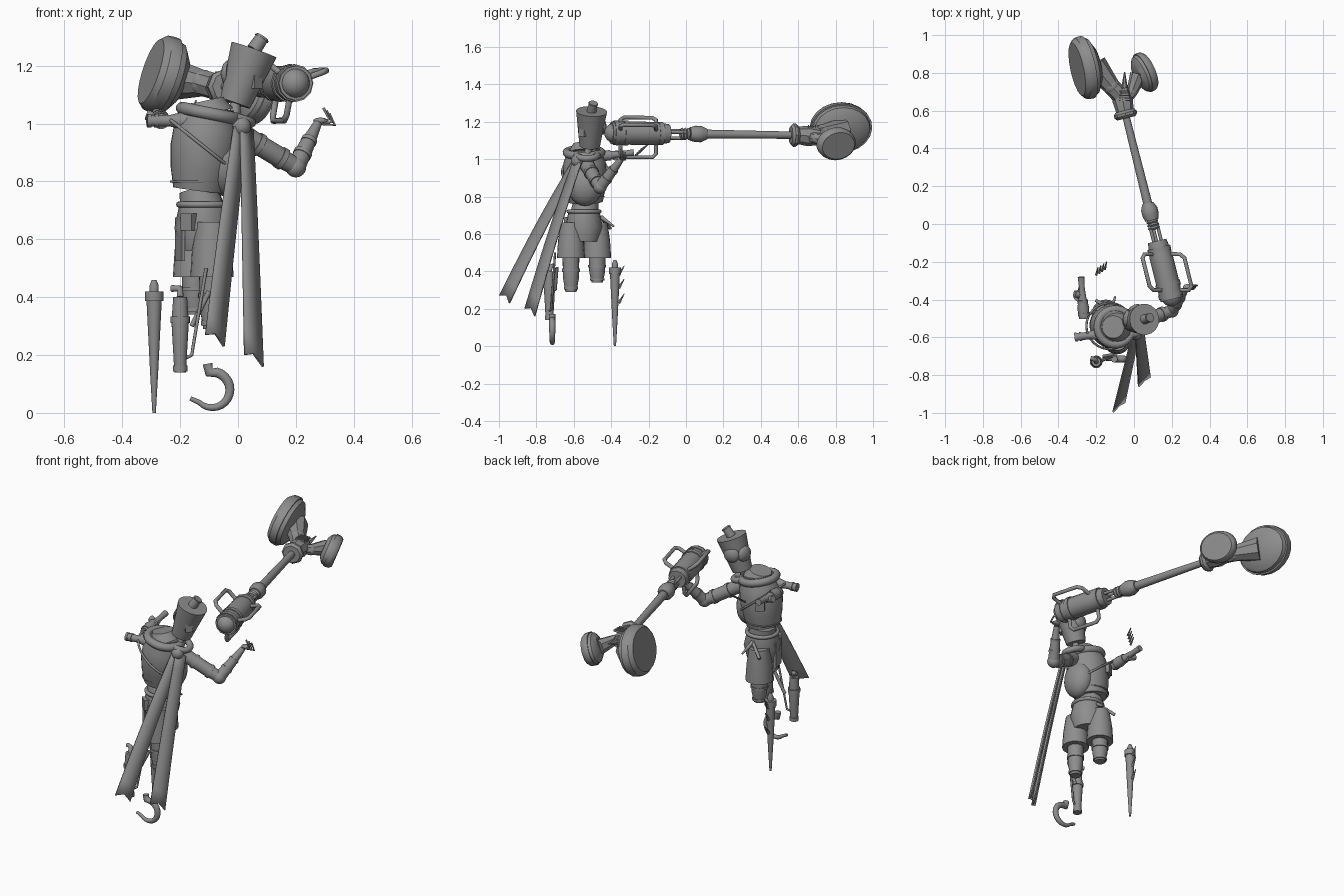
import bpy, bmesh
from math import cos, sin, pi, radians
from mathutils import Vector, Matrix

cube = bpy.data.objects.get("Cube")
if cube:
    bpy.data.objects.remove(cube)

shade = (.27, .27, .27, 1)
grey = bpy.data.materials.new("plain_grey")
grey.use_nodes = True
grey.diffuse_color = shade
grey.node_tree.nodes["Principled BSDF"].inputs["Base Color"].default_value = shade


def at(x=0, y=0, z=0):
    return Vector((x, y, z))


def select(ob):
    bpy.context.collection.objects.link(ob)
    bpy.ops.object.select_all(action="DESELECT")
    ob.select_set(True)
    bpy.context.view_layer.objects.active = ob


def finish(name, bm, smooth=True):
    bmesh.ops.recalc_face_normals(bm, faces=bm.faces)
    mesh = bpy.data.meshes.new(name)
    bm.to_mesh(mesh)
    bm.free()
    mesh.materials.append(grey)
    ob = bpy.data.objects.new(name, mesh)
    select(ob)
    if smooth:
        bpy.ops.object.shade_smooth_by_angle(angle=radians(35))
    return ob


def lathe(name, start, end, radii, sides=20, wide=1):
    """Round part with evenly spaced rings of the given radii, widened sideways."""
    turn = (end - start).to_track_quat("Z", "Y")
    bm = bmesh.new()
    rings = []
    for step, radius in enumerate(radii):
        centre = start.lerp(end, step / (len(radii) - 1))
        angles = [2 * pi * side / sides for side in range(sides)]
        rings.append([bm.verts.new(centre + turn @ at(radius * wide * cos(a), radius * sin(a))) for a in angles])
    for low, high in zip(rings, rings[1:]):
        for i in range(sides):
            bm.faces.new((low[i - 1], low[i], high[i], high[i - 1]))
    bm.faces.new(rings[0])
    bm.faces.new(rings[-1])
    return finish(name, bm)


def banded(name, start, end, radii, bands, sides=20, lip=.005):
    """Round part with raised cuffs at the given fractions of its length."""
    lathe(name, start, end, radii, sides)
    half = (end - start) * .04
    for fraction in bands:
        place = fraction * (len(radii) - 1)
        index = min(int(place), len(radii) - 2)
        radius = radii[index] + (radii[index + 1] - radii[index]) * (place - index) + lip
        middle = start.lerp(end, fraction)
        lathe(name + "_cuff", middle - half, middle + half, (radius, radius), sides)


def ball(name, centre, radius, scale=(1, 1, 1)):
    bm = bmesh.new()
    bmesh.ops.create_uvsphere(bm, u_segments=20, v_segments=12, radius=radius,
                              matrix=Matrix.Translation(centre) @ Matrix.Diagonal((*scale, 1)))
    finish(name, bm)


def box(name, centre, size, spin=0):
    bm = bmesh.new()
    bmesh.ops.create_cube(bm, size=1, matrix=Matrix.Translation(centre)
                          @ Matrix.Rotation(radians(spin), 4, "Z") @ Matrix.Diagonal((*size, 1)))
    finish(name, bm, False)


def tube(name, points, radius, closed=False, tip=1):
    """Bent bar through the points, thinning towards the tip."""
    curve = bpy.data.curves.new(name, "CURVE")
    curve.dimensions = "3D"
    curve.bevel_depth, curve.bevel_resolution, curve.use_fill_caps = radius, 3, True
    spline = curve.splines.new("POLY")
    spline.points.add(len(points) - 1)
    for i, (knot, point) in enumerate(zip(spline.points, points)):
        knot.co = (*point, 1)
        knot.radius = 1 + (tip - 1) * (i / len(points)) ** 2
    spline.use_cyclic_u = closed
    curve.materials.append(grey)
    select(bpy.data.objects.new(name, curve))
    bpy.ops.object.convert(target="MESH")


def hoop(name, centre, size, radius, lean=0):
    angles = [radians(a) for a in range(0, 360, 12)]
    tube(name, [centre + size * at(cos(a), sin(a), lean * cos(a)) for a in angles], radius, closed=True)


# Bucket head with spout, goggles and neck
chin, crown = at(-.01, -.515, 1.07), at(.055, -.505, 1.255)
neck_base = at(-.01, -.53, 1.02)
rise = (crown - chin).normalized()
lathe("head_bucket", chin, crown, (.055, .083))
banded("head_spout", crown, crown + at(.03, .01, .045), (.026, .023), (.9,), lip=.003)
face = chin.lerp(crown, .55)
for heading in (100, 170):
    look = at(cos(radians(heading)), sin(radians(heading)), .05)
    lathe("goggle", face + look * .06, face + look * .085, (.045, .043, .034, .01))
box("head_side_plate", face + at(.035, -.04), (.04, .03, .1), 45)
lathe("neck", neck_base, chin, (.018, .018))
hoop("neck_collar", neck_base, .055, .018, -.3)

# Torso barrel, back bulge, shoulder wrap and straps
hem, chest, shoulders = at(-.135, -.535, .77), at(-.13, -.54, .93), at(-.1, -.545, 1.035)
lathe("torso", hem, shoulders + at(z=.02), (.09, .108, .117, .113, .085), 28)
lathe("torso_cap", shoulders, shoulders + at(-.01, z=.045), (.085, .06), 28)
ball("back_bulge", at(-.05, -.54, .86), .085, (.85, 1.1, 1.3))
hoop("shoulder_wrap", shoulders, .093, .022, -.2)
hoop("torso_strap", chest, .122, .006, -.8)
hoop("hem_band", hem + at(z=.03), .097, .004)
box("chest_pouch", chest + at(-.05, .1), (.05, .03, .06), 30)

# Belt, waist and shorts
waist = at(-.12, -.545, .72)
crotch = waist - at(z=.16)
lathe("waist", waist - at(z=.04), hem, (.08, .068))
hoop("belt", waist, .083, .011)
lathe("shorts_seat", crotch, waist, (.08, .1, .083))
for side, foot_height in ((-1, .29), (1, .34)):
    hip = crotch + at(-.03, .07) * side
    cuff, knee, foot = (hip.copy() for _ in range(3))
    cuff.z, knee.z, foot.z = .47, .5, foot_height
    lathe("shorts_leg", cuff, hip + at(z=.1), (.075, .069, .055))
    banded("thigh", foot, knee, (.03, .042, .044, .045), (.1, .55))
box("hip_flap", waist + at(-.08, -.03, -.12), (.012, .09, .15), 15)
box("hip_pouch", waist + at(-.05, -.08, -.06), (.05, .03, .06), -40)
sheath = waist + at(y=.09, z=-.03)
lathe("belt_knife", sheath, sheath + at(.02, .07, -.05), (.012, .005))
lathe("belt_tool", sheath, sheath + at(-.08, .05, -.06), (.009, .009))

# Arm reaching to the hammer
armpit, elbow, wrist = at(0, -.53, .97), at(.2, -.46, .85), at(.275, -.345, 1)
banded("upper_arm", armpit, elbow, (.04, .036, .036, .03), (.35, .75))
ball("elbow", elbow, .036)
banded("forearm", elbow, wrist, (.033, .027, .015), (.3, .6), lip=.003)
ball("palm", wrist + at(.01, .01, .01), .018, (1.4, 1, .6))
for finger in range(3):
    spread = at(.01, .01, -.01) * finger
    knuckle = wrist + at(.04, z=.015) + spread
    tube("finger", [wrist, knuckle, knuckle + at(-.02, z=.04)], .005)

# Shoulder stub, detached forearm and loose fingers
stub = at(-.315, -.6, 1.01)
banded("shoulder_stub", stub, stub + at(.16, .02), (.02, .02, .04), (.05, .2), lip=.004)
loose = at(-.265, -.5, 1.01)
banded("loose_forearm", loose, loose + at(-.015, .22, .025), (.025, .032, .02, .015, .018), (.1, .4), lip=.003)
lathe("loose_knob", loose + at(y=.12), loose + at(-.05, .13, .02), (.018, .018))
for finger in range(4):
    root = at(-.2, -.27, 1.02) + at(.015, .01, .01) * finger
    lathe("loose_finger", root, root + at(.01, .04, .03), (.007, .003), 6)


# Scarf tails with forked ends
def ribbon(name, start, end, rows=10):
    across = at(.06, .05, -.04)
    bm = bmesh.new()
    lines = []
    for row in range(rows + 1):
        part = row / rows
        middle = start.lerp(end, part) + at(z=.02 * sin(pi * part))
        reach = across * (.35 + part / 6)
        notch = (start - end) * (.03 if row == rows else 0)
        lines.append([bm.verts.new(p) for p in (middle - reach, middle + notch, middle + reach)])
    for upper, lower in zip(lines, lines[1:]):
        for j in (0, 1):
            bm.faces.new((upper[j], upper[j + 1], lower[j + 1], lower[j]))
    thick = finish(name, bm).modifiers.new("thickness", "SOLIDIFY")
    thick.thickness, thick.offset = .01, 0


knot = at(.01, -.58, .99)
ball("scarf_knot", knot, .035)
ribbon("scarf_tail_long", knot, at(-.08, -.97, .25))
ribbon("scarf_tail_short", knot + at(.02), at(.055, -.835, .18))

# Peg leg with spikes
peg = at(-.29, -.38)
peg_top = peg + at(z=.42)
banded("peg_leg", peg, peg_top, (.006, .014, .021, .028), (.96,), 12)
lathe("peg_pin", peg_top, peg_top + at(z=.04), (.016, .016, .008), 12)
for height in (.23, .31, .38):
    spike = peg + at(y=.02, z=height)
    lathe("peg_spike", spike, spike + at(y=.03, z=.05), (.01, .002), 6)

# Lower leg, brace rods and hook foot
ankle = at(-.2, -.73, .14)
shin_top = ankle + at(z=.26)
banded("lower_leg", ankle, shin_top, (.02, .025, .03, .024), (.05, .7), lip=.004)
tube("leg_pipe", [shin_top, shin_top + at(y=.01, z=.03), shin_top + at(-.03, .02, .03)], .012)
tube("leg_brace", [ankle + at(.09, .03, .36), ankle + at(.04, .01, .06), ankle + at(.02, z=.05)], .006)
lathe("knee_rod", ankle + at(.04, .03, .16), ankle + at(.1, .04, .28), (.009, .009))
bend = at(-.09, -.715, .08)
sweep = [radians(a) for a in range(75, -136, -15)]
curl = [bend + at(.062 * cos(a), z=.062 * sin(a)) for a in sweep]
tube("hook_foot", [bend + at(-.015, z=.09), bend + at(-.01, z=.06)] + curl + [bend + at(-.075, z=-.03)],
     .018, tip=.4)


# Hammer grip, shaft and joints along one straight line
def shaft(y):
    return at(.1 - y / 4, y, 1.135 - y / 80)


ball("hammer_pommel", shaft(-.385), .052)
banded("hammer_grip", shaft(-.4), shaft(-.09), (.06, .062, .062, .062, .05), (.08, .25, .85), 12)
for heading in (140, 20, -100):
    out = at(cos(radians(heading)), z=sin(radians(heading)))
    bar = [(-.35, .05), (-.35, .11), (-.33, .13), (-.18, .13), (-.16, .11), (-.16, .05)]
    tube("grip_handle", [shaft(y) + out * reach for y, reach in bar], .011)
    lathe("joint_rod", shaft(-.1) + out * .024, shaft(0) + out * .024, (.009, .009))
lathe("ribbed_joint", shaft(-.03), shaft(.03), (.026, .033) * 4)
lathe("shaft_knuckle", shaft(.02), shaft(.11), (.035, .044, .044, .03))
lathe("hammer_shaft", shaft(.1), shaft(.6), (.024, .019))
lathe("shaft_clamp", shaft(.56), shaft(.6), (.05, .062, .062, .05), 8)


# Hammer yoke and its two striking discs, wider than tall
def disc(name, centre, facing, radius, elbow, depth):
    """Stepped disc on a bent arm: flared back and a wide bevelled striking plate."""
    facing = facing.normalized() * depth
    back = centre - facing
    lathe(name + "_back", back, centre, (radius * .6, radius * .9, radius * .95), wide=1.22)
    lathe(name + "_face", centre - facing * .1, centre + facing, (radius, radius, radius * .98, radius * .85), wide=1.22)
    lathe(name + "_arm_root", fork, elbow, (radius / 3, radius / 3), 8)
    ball(name + "_arm_bend", elbow, radius / 3)
    lathe(name + "_arm", elbow, back + facing * .2, (radius / 3, radius / 2), 8)


fork = at(-.05, .655, 1.12)
disc("big_disc", at(-.25, .83, 1.165), at(-.93, -.2, .3), .138, at(-.12, .73, 1.14), .055)
disc("small_disc", at(.05, .8, 1.085), at(.85, .38, -.35), .09, at(-.01, .7, 1.11), .04)
lathe("yoke_base", shaft(.59), fork + at(-.02, .06), (.045, .055, .045), 8)
for slat in range(5):
    box("yoke_vent", fork + at(z=.055, y=slat / 80), (.06, .005, .012))
lathe("yoke_spike", fork + at(y=.05), fork + at(y=.15, z=.02), (.02, .003), 6)
